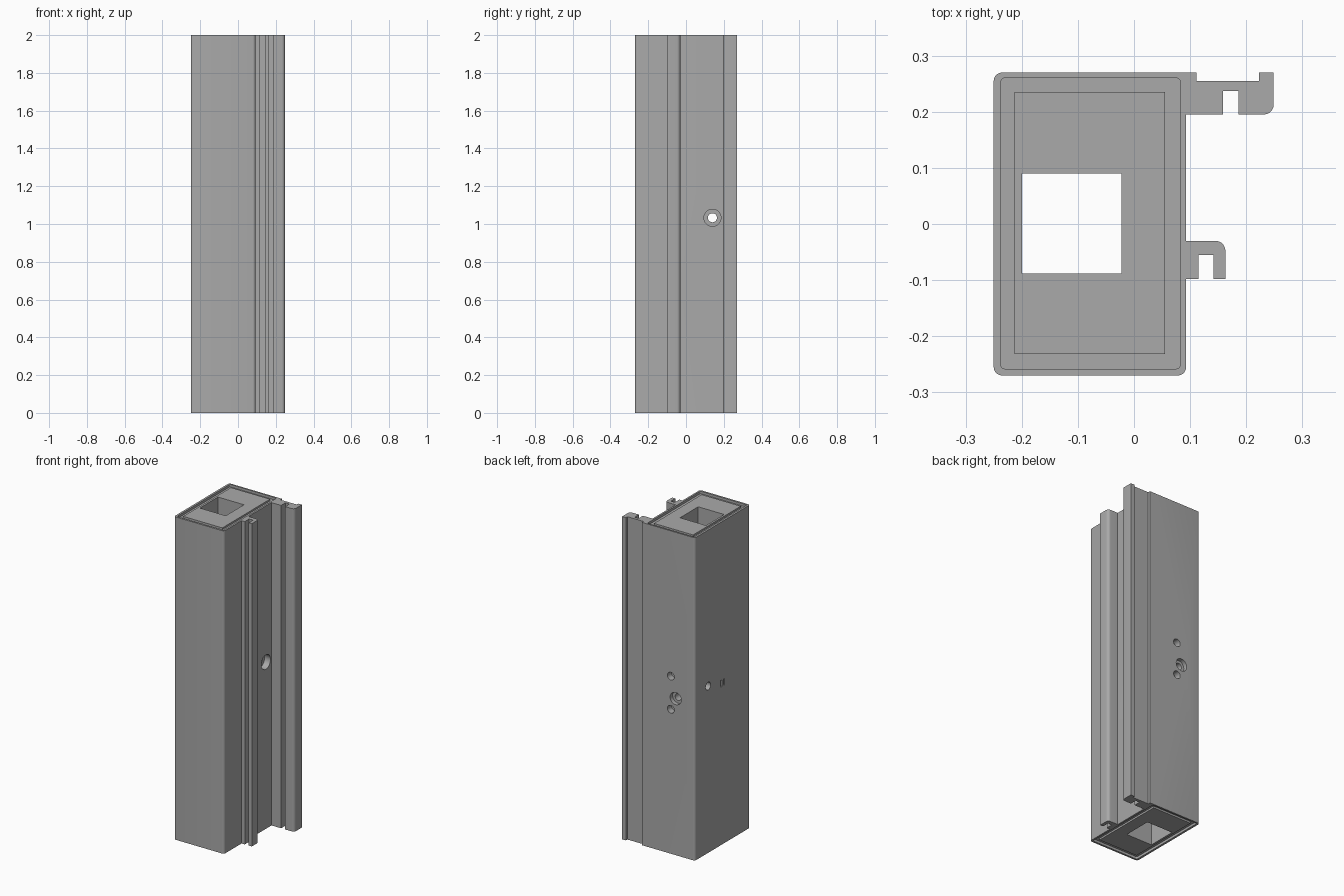
import bpy
import bmesh
from math import pi, sin, cos
from mathutils import Matrix

if "Cube" in bpy.data.objects:
    bpy.data.objects.remove(bpy.data.objects["Cube"], do_unlink=True)

H = 2.0
grey = bpy.data.materials.new("plain grey")
grey.use_nodes = True
grey.diffuse_color = (0.4, 0.4, 0.4, 1)
grey.node_tree.nodes["Principled BSDF"].inputs["Base Color"].default_value = (0.4, 0.4, 0.4, 1)


def finish(name, bm):
    bmesh.ops.recalc_face_normals(bm, faces=bm.faces)
    mesh = bpy.data.meshes.new(name)
    bm.to_mesh(mesh)
    bm.free()
    mesh.materials.append(grey)
    obj = bpy.data.objects.new(name, mesh)
    bpy.context.collection.objects.link(obj)
    return obj


def prism(name, points, z0, z1, rounded=(), radius=0.015):
    """Extrude a plan outline upward, rounding the listed corners."""
    bm = bmesh.new()
    low = [bm.verts.new((x, y, z0)) for x, y in points]
    face = bm.faces.new(low)
    top = bmesh.ops.extrude_face_region(bm, geom=[face])["geom"]
    high = [v for v in top if isinstance(v, bmesh.types.BMVert)]
    bmesh.ops.translate(bm, verts=high, vec=(0, 0, z1 - z0))
    corners = [points[i] for i in rounded]
    edges = [e for e in bm.edges
             if abs(e.verts[0].co.z - e.verts[1].co.z) > 0.001
             and any(abs(e.verts[0].co.x - x) + abs(e.verts[0].co.y - y) < 1e-4
                     for x, y in corners)]
    if edges:
        bmesh.ops.bevel(bm, geom=edges, offset=radius, segments=5,
                        profile=0.5, affect='EDGES')
    return finish(name, bm)


def rect(x0, x1, y0, y1):
    return [(x0, y0), (x1, y0), (x1, y1), (x0, y1)]


def bore(name, axis, center, radius, length):
    """Cylinder along x or y, centred on the given point."""
    bm = bmesh.new()
    turn = Matrix.Rotation(pi / 2, 4, 'Y' if axis == 'x' else 'X')
    bmesh.ops.create_cone(bm, cap_ends=True, segments=32, radius1=radius,
                          radius2=radius, depth=length,
                          matrix=Matrix.Translation(center) @ turn)
    return finish(name, bm)


def cut(obj, cutter):
    cutter.hide_render = True
    mod = obj.modifiers.new("cut", 'BOOLEAN')
    mod.operation = 'DIFFERENCE'
    mod.solver = 'EXACT'
    mod.object = cutter
    with bpy.context.temp_override(object=obj, active_object=obj):
        bpy.ops.object.modifier_apply(modifier=mod.name)
    bpy.data.objects.remove(cutter, do_unlink=True)


# Main rectangular column
X0, X1, Y = -0.25, 0.093, 0.27
body = prism("column_body", rect(X0, X1, -Y, Y), 0, H, rounded=(0, 1, 3))

# Shallow recess at each end, leaving a thin rim
RIM = rect(-0.237, 0.082, -0.258, 0.26)
cut(body, prism("bottom_recess", RIM, -0.1, 0.015, range(4), 0.006))
cut(body, prism("top_recess", RIM, H - 0.015, H + 0.1, range(4), 0.006))

# Square shaft running the full height
SHAFT = rect(-0.2, -0.022, -0.088, 0.09)
cut(body, prism("shaft", SHAFT, -0.1, H + 0.1))

# Cross bore through the sides, with a wider mouth on the left
cut(body, bore("cross_bore", 'x', (0, 0.14, 1.033), 0.024, 1))
cut(body, bore("bore_mouth", 'x', (X1, 0.14, 1.033), 0.045, 0.08))

# Back holes: a stepped one between two plain ones
cut(body, bore("back_step", 'y', (-0.118, Y, 0.97), 0.038, 0.05))
cut(body, bore("back_hole", 'y', (-0.118, Y, 0.97), 0.021, 0.16))
for z in (0.895, 1.1):
    cut(body, bore("pin_hole", 'y', (-0.085, Y, z), 0.024, 0.08))

# Pair of small slots on the right side
for y in (-0.015, 0.012):
    cut(body, prism("slot", rect(X0 - 0.1, X0 + 0.02, y - 0.006, y + 0.006),
                    0.98, 1.02))

# Raised panels on the two ends, pierced by the shaft
PANEL = rect(-0.213, 0.055, -0.232, 0.235)
parts = [body]
for name, z0, z1 in (("bottom_panel", 0.004, 0.016), ("top_panel", H - 0.016, H - 0.004)):
    panel = prism(name, PANEL, z0, z1)
    cut(panel, prism("panel_shaft", SHAFT, -0.1, H + 0.1))
    parts.append(panel)

# Rear rail: stepped arm with an open channel and a raised lip
rear = [(0.085, 0.195), (0.159, 0.195), (0.159, 0.237), (0.186, 0.237),
        (0.186, 0.195), (0.249, 0.195), (0.249, Y), (0.223, Y),
        (0.223, 0.255), (0.111, 0.255), (0.111, Y), (0.085, Y)]
parts.append(prism("rear_rail", rear, 0, H, rounded=(5,), radius=0.018))

# Front rail: short hook with a channel open to the front
hook = [(0.088, -0.098), (0.115, -0.098), (0.115, -0.055), (0.142, -0.055),
        (0.142, -0.098), (0.163, -0.098), (0.163, -0.03), (0.088, -0.03)]
parts.append(prism("front_rail", hook, 0, H, rounded=(6,), radius=0.018))

# Smooth the rounded corners and bores, keep the rest crisp
bpy.ops.object.select_all(action='DESELECT')
for obj in parts:
    obj.select_set(True)
bpy.context.view_layer.objects.active = body
bpy.ops.object.shade_smooth_by_angle(angle=0.6)
